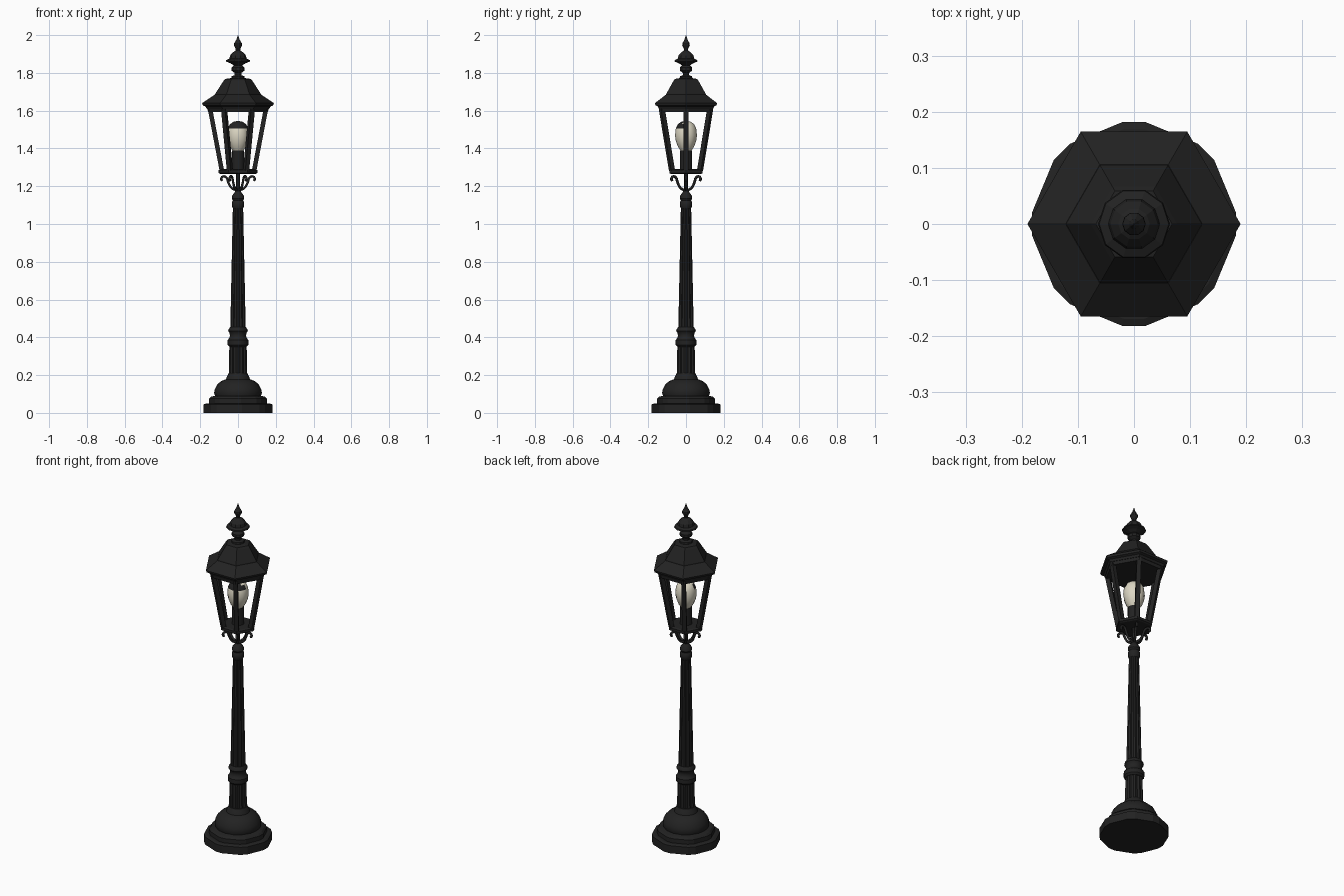
import bpy, bmesh
from math import sin, cos, pi, radians
from mathutils import Vector

cube = bpy.data.objects.get("Cube")
if cube:
    bpy.data.objects.remove(cube, do_unlink=True)


def material(name, rgb):
    m = bpy.data.materials.new(name)
    m.use_nodes = True
    m.diffuse_color = (*rgb, 1)
    m.node_tree.nodes["Principled BSDF"].inputs["Base Color"].default_value = (*rgb, 1)
    return m


iron = material("black iron", (0.016, 0.016, 0.016))
glass = material("cream glass", (0.72, 0.68, 0.55))


def add_object(name, bm, mat, smooth=False):
    bmesh.ops.recalc_face_normals(bm, faces=bm.faces)
    me = bpy.data.meshes.new(name)
    bm.to_mesh(me)
    bm.free()
    me.materials.append(mat)
    ob = bpy.data.objects.new(name, me)
    bpy.context.collection.objects.link(ob)
    if smooth:
        bpy.ops.object.select_all(action="DESELECT")
        ob.select_set(True)
        bpy.context.view_layer.objects.active = ob
        bpy.ops.object.shade_smooth_by_angle(angle=radians(35))
    return ob


def even(sides):
    return [2 * pi * i / sides for i in range(sides)]


def turned(name, profile, angles, mat=iron, flute=1.0, smooth=False):
    """Sweep (radius, height) points round z; flute pulls in every other side."""
    bm = bmesh.new()
    rings = []
    for r, z in profile:
        rings.append([bm.verts.new((r * f * cos(a), r * f * sin(a), z))
                      for i, a in enumerate(angles)
                      for f in [flute if i % 2 else 1.0]])
    n = len(angles)
    for low, high in zip(rings, rings[1:]):
        for i in range(n):
            j = (i + 1) % n
            bm.faces.new((low[i], low[j], high[j], high[i]))
    bm.faces.new(rings[0][::-1])
    bm.faces.new(rings[-1])
    return add_object(name, bm, mat, smooth)


HEX, ROUND = even(6), even(16)
# Octagon with clipped corners
CLIPPED = [pi / 4 * k + s * radians(6.3) for k in range(8) for s in (-1, 1)]

# Foot
turned("base_plinth", [(.183, 0), (.183, .045), (.17, .05)], CLIPPED)
turned("base_step", [(.155, .045), (.155, .075), (.145, .085), (.125, .09)], CLIPPED)
turned("base_dome", [(.12, .085), (.127, .105), (.123, .125), (.11, .15), (.09, .168),
                     (.064, .178), (.06, .19), (.054, .2), (.05, .21)], ROUND, smooth=True)

# Column
FLUTES = even(24)
turned("lower_column", [(.048, .2), (.046, .36)], FLUTES, flute=.86)
turned("column_collar", [(.046, .35), (.055, .36), (.055, .385), (.047, .395), (.042, .41),
                         (.046, .425), (.052, .433), (.05, .443), (.041, .455)], ROUND, smooth=True)
turned("upper_column", [(.041, .44), (.027, 1.1)], FLUTES, flute=.86)
turned("column_capital", [(.026, 1.08), (.033, 1.095), (.033, 1.115), (.027, 1.125), (.033, 1.135),
                          (.031, 1.15), (.02, 1.165), (.014, 1.175)], ROUND, smooth=True)
turned("lantern_stem", [(.011, 1.15), (.011, 1.27)], even(8), smooth=True)

# Curled brackets under the lantern
curve = bpy.data.curves.new("brackets", "CURVE")
curve.dimensions = "3D"
curve.bevel_depth = .007
curve.bevel_resolution = 1
curve.resolution_u = 4
PATH = [(.008, 1.178), (.035, 1.192), (.052, 1.222), (.062, 1.246), (.078, 1.252), (.089, 1.24), (.084, 1.228)]
for a in HEX:
    spline = curve.splines.new("BEZIER")
    spline.bezier_points.add(len(PATH) - 1)
    for p, (r, z) in zip(spline.bezier_points, PATH):
        p.co = (r * cos(a), r * sin(a), z)
        p.handle_left_type = p.handle_right_type = "AUTO"
    spline.use_smooth = True
temp = bpy.data.objects.new("bracket_curve", curve)
bpy.context.collection.objects.link(temp)
deps = bpy.context.evaluated_depsgraph_get()
mesh = bpy.data.meshes.new_from_object(temp.evaluated_get(deps))
mesh.materials.clear()
mesh.materials.append(iron)
bpy.data.objects.remove(temp, do_unlink=True)
bpy.context.collection.objects.link(bpy.data.objects.new("brackets", mesh))

# Lantern frame: floor, corner posts, top rail
turned("lantern_floor", [(.092, 1.265), (.102, 1.27), (.102, 1.285), (.092, 1.29)], HEX)
bm = bmesh.new()
W = .012
for a in HEX:
    out, side = Vector((cos(a), sin(a), 0)), Vector((-sin(a), cos(a), 0))
    rings = []
    for r, z in ((.085, 1.28), (.148, 1.61)):
        c = out * r + Vector((0, 0, z))
        rings.append([bm.verts.new(c + out * u * W + side * v * W)
                      for u, v in ((-1, -1), (1, -1), (1, 1), (-1, 1))])
    low, high = rings
    bm.faces.new(low[::-1])
    bm.faces.new(high)
    for i in range(4):
        j = (i + 1) % 4
        bm.faces.new((low[i], low[j], high[j], high[i]))
add_object("corner_posts", bm, iron)

# Roof
turned("roof_rail", [(.158, 1.592), (.163, 1.615)], HEX)
turned("roof_eave", [(.165, 1.61), (.172, 1.622), (.186, 1.628), (.19, 1.64), (.122, 1.685)], HEX)
turned("roof_crown", [(.124, 1.675), (.12, 1.69), (.077, 1.757), (.068, 1.768), (.04, 1.772)], HEX)

# Finial
turned("finial", [(.036, 1.768), (.034, 1.782), (.018, 1.788), (.018, 1.8), (.034, 1.812),
                  (.034, 1.828), (.022, 1.84), (.042, 1.852), (.064, 1.86), (.062, 1.868),
                  (.046, 1.875), (.042, 1.892), (.028, 1.908), (.012, 1.918), (.012, 1.928),
                  (.021, 1.945), (.02, 1.957), (.009, 1.975), (.001, 2.0)], even(10))

# Bulb and socket
turned("bulb_socket", [(.033, 1.285), (.033, 1.39)], even(12), smooth=True)
bulb = turned("bulb", [(.026, 1.385), (.043, 1.41), (.054, 1.44), (.058, 1.47), (.054, 1.505),
                       (.042, 1.53), (.024, 1.542), (.002, 1.545)], even(12), glass, smooth=True)
# Dark patch on the upper front of the bulb
bulb.data.materials.append(iron)
for f in bulb.data.polygons:
    if f.center.z > 1.51 and f.normal.y < -.15:
        f.material_index = 1
